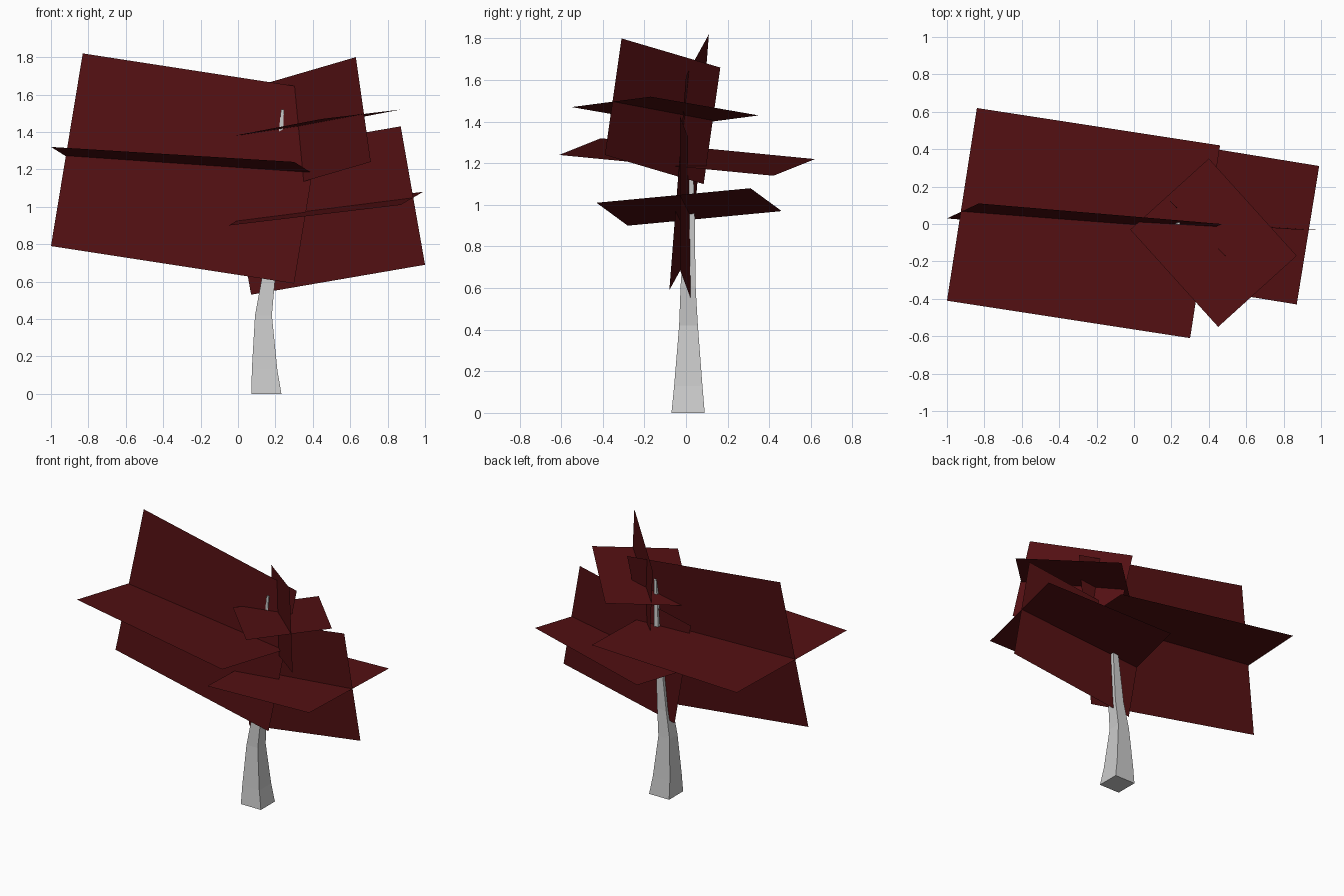
import bpy

if "Cube" in bpy.data.objects:
    bpy.data.objects.remove(bpy.data.objects["Cube"])

# Dark red foliage colour
leaf_mat = bpy.data.materials.new("dark_red_leaf")
leaf_mat.diffuse_color = (0.085, 0.005, 0.006, 1)
leaf_mat.use_nodes = True
leaf_mat.node_tree.nodes["Principled BSDF"].inputs["Base Color"].default_value = leaf_mat.diffuse_color


def make_object(name, verts, faces, mat=None):
    mesh = bpy.data.meshes.new(name)
    mesh.from_pydata(verts, [], faces)
    mesh.update()
    obj = bpy.data.objects.new(name, mesh)
    bpy.context.collection.objects.link(obj)
    if mat:
        mesh.materials.append(mat)
    return obj


def leaf_card(name, a, b, c):
    """Parallelogram from three consecutive corners."""
    d = tuple(p - q + r for p, q, r in zip(a, b, c))
    return make_object(name, [a, b, c, d], [(0, 1, 2, 3)], leaf_mat)


# Trunk: tapering, bent square column (x, y, z, half width)
sections = [
    (0.152, 0.010, 0.00, 0.080),
    (0.142, 0.011, 0.13, 0.068),
    (0.136, 0.012, 0.42, 0.045),
    (0.162, 0.010, 0.61, 0.036),
    (0.190, 0.020, 0.95, 0.022),
    (0.215, 0.018, 1.20, 0.016),
    (0.238, 0.004, 1.52, 0.008),
]
verts, faces = [], []
for x, y, z, h in sections:
    verts += [(x + sx * h, y + sy * h, z)
              for sx, sy in ((-1, -1), (1, -1), (1, 1), (-1, 1))]
for i in range(len(sections) - 1):
    for j in range(4):
        k = (j + 1) % 4
        faces.append((4 * i + j, 4 * i + k, 4 * i + 4 + k, 4 * i + 4 + j))
top = len(verts) - 4
faces += [(3, 2, 1, 0), (top, top + 1, top + 2, top + 3)]
make_object("trunk", verts, faces)

# Left branch: large crossed cards
leaf_card("left_leaf_upright", (-0.83, 0.11, 1.82), (-1.0, 0.03, 0.79), (0.30, -0.08, 0.59))
leaf_card("left_leaf_flat", (-0.84, 0.62, 1.22), (-1.0, -0.41, 1.32), (0.30, -0.61, 1.24))

# Right branch: medium crossed cards
leaf_card("right_leaf_upright", (0.87, -0.03, 1.43), (1.0, -0.03, 0.69), (0.07, 0.03, 0.53))
leaf_card("right_leaf_flat", (0.99, 0.31, 1.08), (0.87, -0.43, 1.01), (-0.05, -0.28, 0.90))

# Top branch: small crossed cards
leaf_card("top_leaf_upright", (0.63, -0.31, 1.80), (0.71, -0.39, 1.24), (0.23, 0.085, 1.10))
leaf_card("top_leaf_flat", (0.40, 0.35, 1.43), (0.87, -0.17, 1.52), (0.45, -0.55, 1.47))
